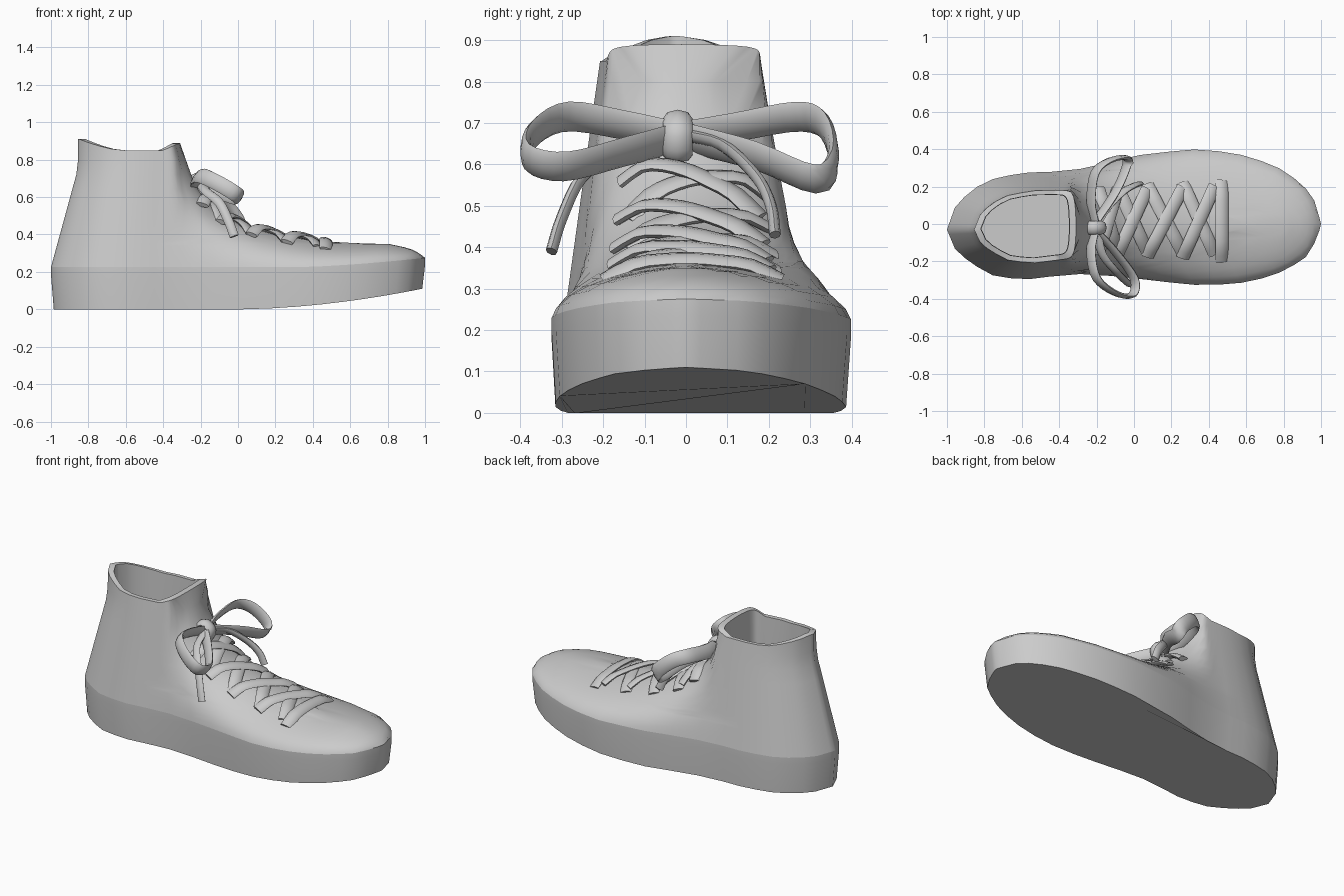
import bpy, bmesh, math
from mathutils import Vector

if "Cube" in bpy.data.objects:
    bpy.data.objects.remove(bpy.data.objects["Cube"])

# Plan outline (left / right edge) and vamp ridge height along x
LEFT = [(-1, -.03), (-.95, .11), (-.8, .23), (-.6, .275), (-.37, .28), (-.2, .31), (0, .365),
        (.3, .4), (.53, .385), (.75, .32), (.9, .22), (.97, .12), (1, 0)]
RIGHT = [(-1, -.03), (-.95, -.15), (-.78, -.27), (-.6, -.3), (-.4, -.275), (-.25, -.265), (0, -.29),
         (.3, -.325), (.53, -.325), (.73, -.285), (.83, -.24), (.92, -.18), (.98, -.08), (1, 0)]
RIDGE = [(-1, 9), (-.5, 6), (-.4, 3), (-.31, .89), (-.25, .72), (-.2, .62), (-.08, .5), (.05, .44),
         (.2, .4), (.35, .375), (.5, .356), (.8, .351), (.92, .325), (.97, .3), (1, .275)]
BASE, FRONT, BACK, SPLIT = .225, 14, 8, -.45
HALF = FRONT + BACK


def clamp(v):
    return max(0.0, min(1.0, v))


def interp(table, x):
    for (x0, v0), (x1, v1) in zip(table, table[1:]):
        if x <= x1:
            return v0 + (v1 - v0) * clamp((x - x0) / (x1 - x0))
    return table[-1][1]


def sole_top(x):
    return BASE + .05 * clamp((x - .3) / .7) ** 1.5


def centre(x):
    return -.015 + .015 * x


def power(x):
    return 1.9 + 1.1 * clamp((.2 - x) / .4)


def level_z(x, k):
    z = k + (sole_top(x) - BASE) * max(0, 1 - (k - BASE) / .12)
    if k == .85:      # collar rises at heel and tongue
        z += .04 * clamp((x + .4) / .09) + .06 * clamp((-.62 - x) / .23) ** 1.5
    return z


def ring(k):
    """Closed contour of the upper at height level k."""
    xf = next(x for x in (1 - .001 * i for i in range(2000))
              if interp(RIDGE, x) >= level_z(x, k) - 1e-5)
    xb = -1 + .145 * clamp((k - BASE) / .53)
    pts = []
    for i in range(2 * HALF):
        c = i if i <= HALF else 2 * HALF - i
        if c <= FRONT:
            x = xf + (SPLIT - xf) * (1 - math.cos(math.pi / 2 * c / FRONT))
        else:
            x = SPLIT + (xb - SPLIT) * math.sin(math.pi / 2 * (c - FRONT) / BACK)
        z = level_z(x, k)
        u = x if x > -.4 else -1 + (x - xb) * .6 / (-.4 - xb)
        h = clamp((z - sole_top(x)) / (interp(RIDGE, x) - sole_top(x) + 1e-6))
        f = (1 - h ** power(x)) ** .6 * (1 - .52 * (min(z, .85) - BASE))
        if i == 0:
            f = 0
        y = interp(LEFT if i <= HALF else RIGHT, u)
        m = centre(u)
        pts.append(Vector((x, m + (y - m) * f, z)))
    return pts


def finish(name, bm, angle):
    bmesh.ops.recalc_face_normals(bm, faces=bm.faces)
    me = bpy.data.meshes.new(name)
    bm.to_mesh(me)
    bm.free()
    ob = bpy.data.objects.new(name, me)
    bpy.context.collection.objects.link(ob)
    bpy.ops.object.select_all(action='DESELECT')
    ob.select_set(True)
    bpy.context.view_layer.objects.active = ob
    bpy.ops.object.shade_smooth_by_angle(angle=math.radians(angle))
    return ob


def loft(name, rings, cap_start=True, cap_end=True, angle=50):
    bm = bmesh.new()
    rows = [[bm.verts.new(p) for p in r] for r in rings]
    n = len(rows[0])
    for a, b in zip(rows, rows[1:]):
        for i in range(n):
            j = (i + 1) % n
            bm.faces.new((a[i], a[j], b[j], b[i]))
    if cap_start:
        bm.faces.new(rows[0])
    if cap_end:
        bm.faces.new(rows[-1])
    return finish(name, bm, angle)


# Shoe body: sole wall with toe spring, upper contours, then the inner lining
edge = ring(BASE)
bottom = [Vector((p.x * .985, p.y * .97, .11 * max(0, p.x) ** 1.8)) for p in edge]
middle = [Vector((p.x, p.y, p.z - .04)) for p in edge]
loft("sole", [bottom, middle, edge], cap_end=False)

levels = [BASE, .25, .28, .305, .325, .34, .348, .354, .365, .385, .41, .45, .5, .56, .64, .72, .8, .85]
rings = [ring(k) for k in levels]
collar = rings[-1]


def inset(p, s, z=None):
    return Vector((-.58 + (p.x + .58) * s, p.y * s, p.z if z is None else z))


rings += [[inset(p, .87) for p in collar],
          [inset(p, .86, .7) for p in collar],
          [inset(p, .86, .26) for p in collar]]
loft("upper", rings, cap_start=False)


# Laces: elliptical section swept along a smooth path
def smooth_path(pts, steps=5):
    p = [Vector(q) for q in pts]
    p = [2 * p[0] - p[1]] + p + [2 * p[-1] - p[-2]]
    out = []
    for a, b, c, d in zip(p, p[1:], p[2:], p[3:]):
        for s in range(steps):
            t = s / steps
            out.append(.5 * (2 * b + (c - a) * t + (2 * a - 5 * b + 4 * c - d) * t * t
                             + (3 * b - a - 3 * c + d) * t ** 3))
    return out + [p[-2]]


def sweep(name, pts, hint, along, across, steps=4, sides=8):
    path = smooth_path(pts, steps)
    rows = []
    for i, q in enumerate(path):
        t = (path[min(i + 1, len(path) - 1)] - path[max(i - 1, 0)]).normalized()
        a = Vector(hint)
        a = (a - t * a.dot(t)).normalized()
        b = t.cross(a)
        rows.append([q + a * along * math.cos(w) + b * across * math.sin(w)
                     for w in (2 * math.pi * s / sides for s in range(sides))])
    loft(name, rows)


def surface(x, y, lift):
    c = centre(x)
    w = abs(interp(LEFT if y > c else RIGHT, x) - c)
    f = clamp(abs(y - c) / w)
    h = (1 - f ** (1 / .6)) ** (1 / power(x))
    return (x, y, sole_top(x) + h * (interp(RIDGE, x) - sole_top(x)) + lift)


def strand(name, x0, y0, x1, y1, lift):
    pts = []
    for i in range(7):
        t = i / 6
        drop = -.02 if i in (0, 6) else 0
        pts.append(surface(x0 + (x1 - x0) * t, y0 + (y1 - y0) * t, lift + drop))
    sweep(name, pts, (.3, 0, 1), .014, .036, steps=2)


strand("lace_bar", .47, -.2, .47, .23, .012)
rows = [.43, .26, .07, -.09, -.19]
for i, (a, b) in enumerate(zip(rows, rows[1:])):
    s = 1 - .04 * i
    strand(f"lace_cross_left_{i}", a, -.16 * s, b, .22 * s, .01)
    strand(f"lace_cross_right_{i}", a, .2 * s, b, -.18 * s, .024)

# Bow: two loops, two loose ends and a knot
tilt = (.55, 0, .84)
sweep("bow_loop_left", [(-.21, 0, .67), (-.23, .12, .69), (-.21, .27, .715), (-.14, .335, .69), (-.05, .355, .61),
                        (-.04, .31, .565), (-.1, .17, .62), (-.2, .02, .66)], tilt, .042, .014)
sweep("bow_loop_right", [(-.21, -.03, .67), (-.23, -.15, .695), (-.2, -.29, .715), (-.1, -.37, .67),
                         (-.01, -.38, .615), (0, -.29, .595), (-.1, -.15, .63), (-.2, -.04, .66)], tilt, .042, .014)
sweep("lace_end_left", [(-.2, 0, .67), (-.14, .09, .645), (-.06, .17, .57), (.0, .205, .5), (.03, .215, .43)],
      (1, 0, .4), .025, .014)
sweep("lace_end_right", [(-.2, -.03, .67), (-.17, -.16, .63), (-.1, -.25, .57), (-.05, -.3, .47), (-.02, -.325, .39)],
      (1, 0, .4), .025, .014)
sweep("bow_knot", [(-.25, -.02, .69), (-.21, -.02, .71), (-.17, -.02, .68), (-.18, -.02, .63), (-.22, -.02, .62)],
      (0, 1, 0), .036, .022)
